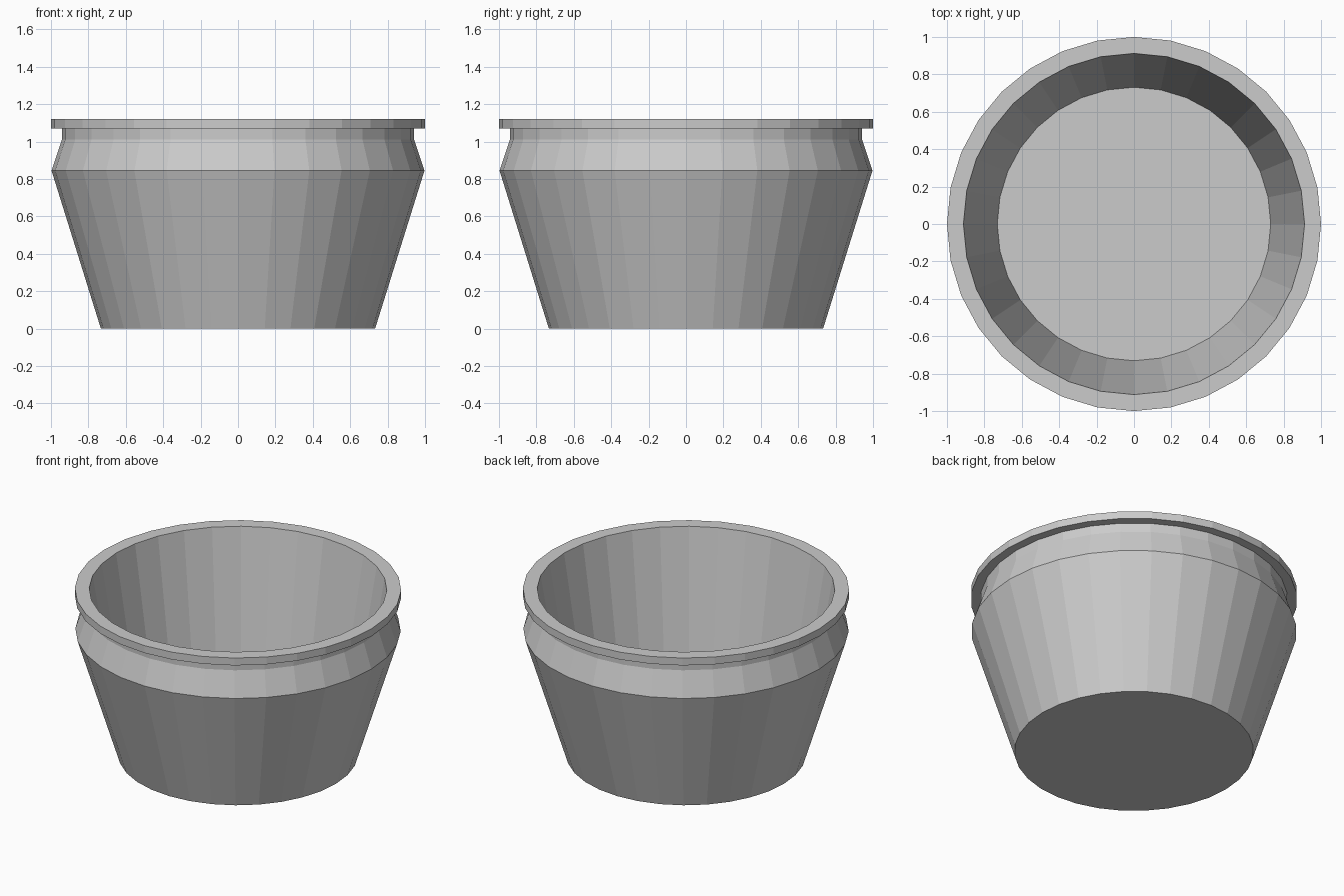
import bpy
import bmesh
from math import cos, sin, tau

if "Cube" in bpy.data.objects:
    bpy.data.objects.remove(bpy.data.objects["Cube"])

SIDES = 32

# (radius, height): outer base, belly, neck, lip, then inside wall to the floor
PROFILE = [
    (0.733, 0.0), (0.997, 0.845), (0.942, 1.01), (0.942, 1.07),
    (1.0, 1.07), (1.0, 1.12), (0.912, 1.12), (0.731, 0.01),
]


def lathe(name, profile, sides):
    bm = bmesh.new()
    rings = [[bm.verts.new((r * cos(tau * i / sides), r * sin(tau * i / sides), z))
              for i in range(sides)] for r, z in profile]
    for low, high in zip(rings, rings[1:]):
        for i in range(sides):
            j = (i + 1) % sides
            bm.faces.new((low[i], low[j], high[j], high[i]))
    # Underside and inside floor
    bm.faces.new(rings[0][::-1])
    bm.faces.new(rings[-1])
    mesh = bpy.data.meshes.new(name)
    bm.to_mesh(mesh)
    bm.free()
    obj = bpy.data.objects.new(name, mesh)
    bpy.context.collection.objects.link(obj)
    return obj


# Flat-shaded hollow pot
lathe("pot", PROFILE, SIDES)
